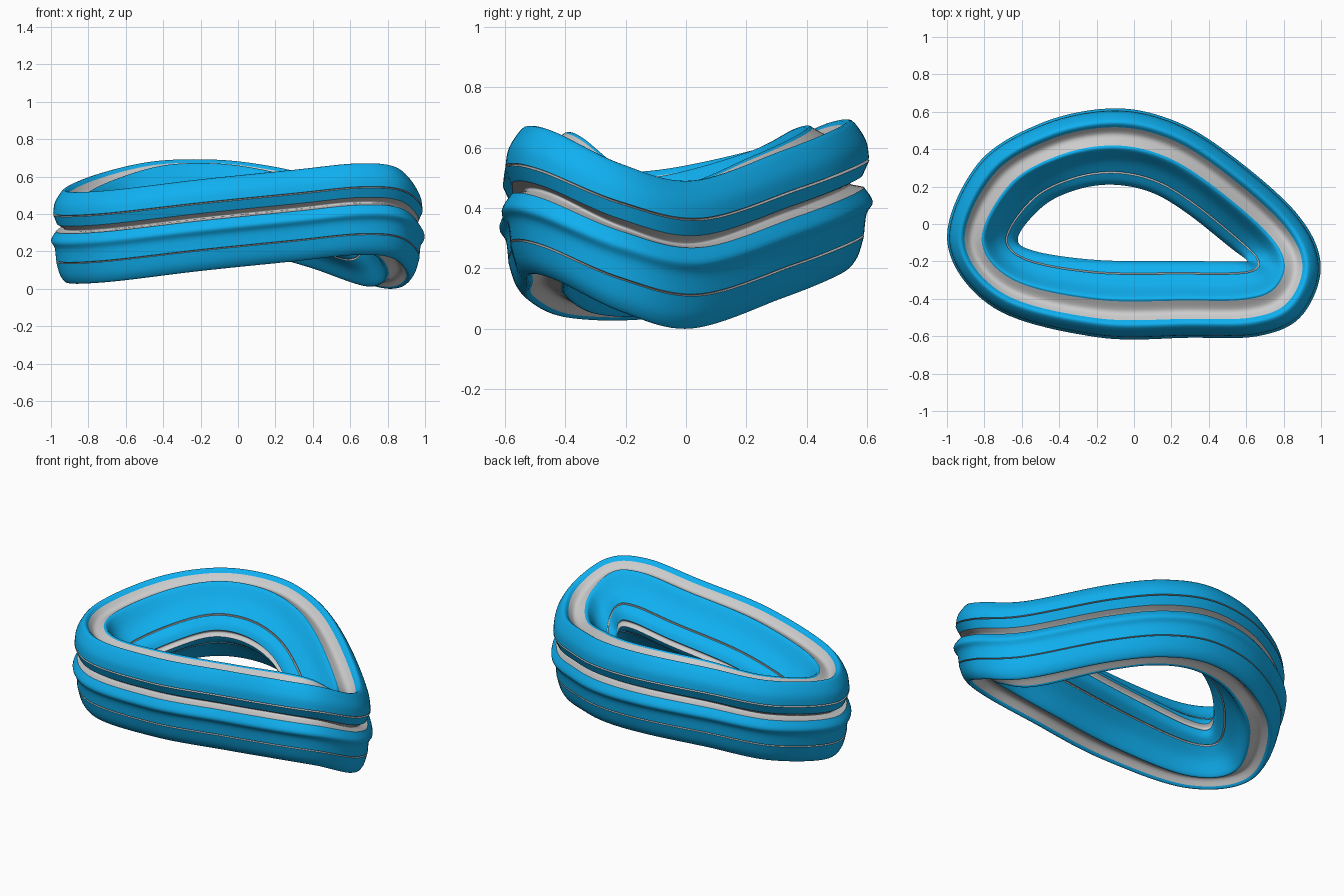
import bpy, bmesh
from mathutils import Vector

if "Cube" in bpy.data.objects:
    bpy.data.objects.remove(bpy.data.objects["Cube"])

# Path stations: outer x, y -> inner x, y, base height
PATH = [
    (-1.0, -.10, -.62, -.07, .03), (-.84, .32, -.48, .10, .11),
    (-.50, .54, -.30, .185, .185), (-.12, .62, -.11, .21, .195),
    (.20, .56, .09, .17, .16), (.50, .385, .28, .06, .095),
    (.87, .06, .52, -.13, -.005), (1.0, -.22, .60, -.19, .05),
    (.90, -.49, .59, -.20, .155), (.67, -.60, .50, -.20, .175),
    (.30, -.61, .25, -.198, .14), (-.20, -.607, -.19, -.193, .09),
    (-.75, -.45, -.53, -.145, .03)]

# Cross-section strips as (inset, height); each starts where the last one ended
OUTER = [
    ("lower_outer_rim", 1, [(.10, .015), (.08, .005), (.05, .045), (.03, .112)]),
    ("lower_outer_seam", 0, [(.042, .115), (.03, .119)]),
    ("lower_outer_band", 1, [(.022, .185), (.002, .225), (.03, .272)]),
    ("outer_groove", 0, [(.078, .285), (.035, .312)]),
    ("upper_outer_band", 1, [(.013, .362)]),
    ("upper_outer_seam", 0, [(.026, .366), (.014, .370)]),
    ("upper_outer_rim", 1, [(.025, .43), (.07, .493), (.10, .475)])]
# Upper half of the inside, mirrored about mid-height for the lower half
INNER = [
    ("channel", 0, [(.10, .475), (.14, .442), (.195, .468)]),
    ("inner_wall", 1, [(.215, .468), (.27, .39), (.332, .335)]),
    ("inner_seam", 0, [(.33, .325), (.34, .328)]),
    ("inner_lip", 1, [(.38, .30), (.40, .265)])]
MID = .245

blue = bpy.data.materials.new("blue")
blue.diffuse_color = (.005, .43, .87, 1)
blue.use_nodes = True
blue.node_tree.nodes["Principled BSDF"].inputs["Base Color"].default_value = blue.diffuse_color


def chain(strips):
    """Give each strip the last point of the one before as its start."""
    out, last = [], []
    for name, col, pts in strips:
        pts = last + pts
        last = [pts[-1]]
        out.append((name, col, pts))
    return out


def spline(pts, steps, closed):
    """Catmull-Rom through the points."""
    pts = [Vector(p) for p in pts]
    n, out = len(pts), []

    def get(i):
        return pts[i % n] if closed else pts[max(0, min(n - 1, i))]
    for i in range(n if closed else n - 1):
        a, b, c, d = (get(i + k) for k in (-1, 0, 1, 2))
        for s in range(steps):
            t = s / steps
            out.append(.5 * (2 * b + (c - a) * t + (2 * a - 5 * b + 4 * c - d) * t * t
                             + (3 * b - a - 3 * c + d) * t ** 3))
    if not closed:
        out.append(pts[-1])
    return out


stations = spline(PATH, 11, True)
low = min(s[4] for s in stations) + .004


def sweep(name, section, coloured):
    """Sweep one strip of the section round the closed path."""
    sec = spline(section, 4, False)
    bm = bmesh.new()
    rings = []
    for ox, oy, ix, iy, z in stations:
        ring = []
        for d, h in sec:
            t = d / .4
            ring.append(bm.verts.new((ox + (ix - ox) * t, oy + (iy - oy) * t, z - low + h)))
        rings.append(ring)
    for k, r in enumerate(rings):
        q = rings[(k + 1) % len(rings)]
        for j in range(len(sec) - 1):
            f = bm.faces.new((r[j], r[j + 1], q[j + 1], q[j]))
            f.smooth = True
    mesh = bpy.data.meshes.new(name)
    bm.to_mesh(mesh)
    bm.free()
    obj = bpy.data.objects.new(name, mesh)
    bpy.context.collection.objects.link(obj)
    if coloured:
        mesh.materials.append(blue)


# Outer shells and groove
for name, coloured, section in chain(OUTER):
    sweep(name, section, coloured)

# Inner shells and channels, upper and lower
for name, coloured, section in chain(INNER):
    sweep("upper_" + name, section, coloured)
    sweep("lower_" + name, [(d, 2 * MID - h) for d, h in reversed(section)], coloured)

# Groove round the hole
lip = INNER[-1][2][-1]
sweep("inner_groove", [lip, (.38, MID), (lip[0], 2 * MID - lip[1])], 0)
